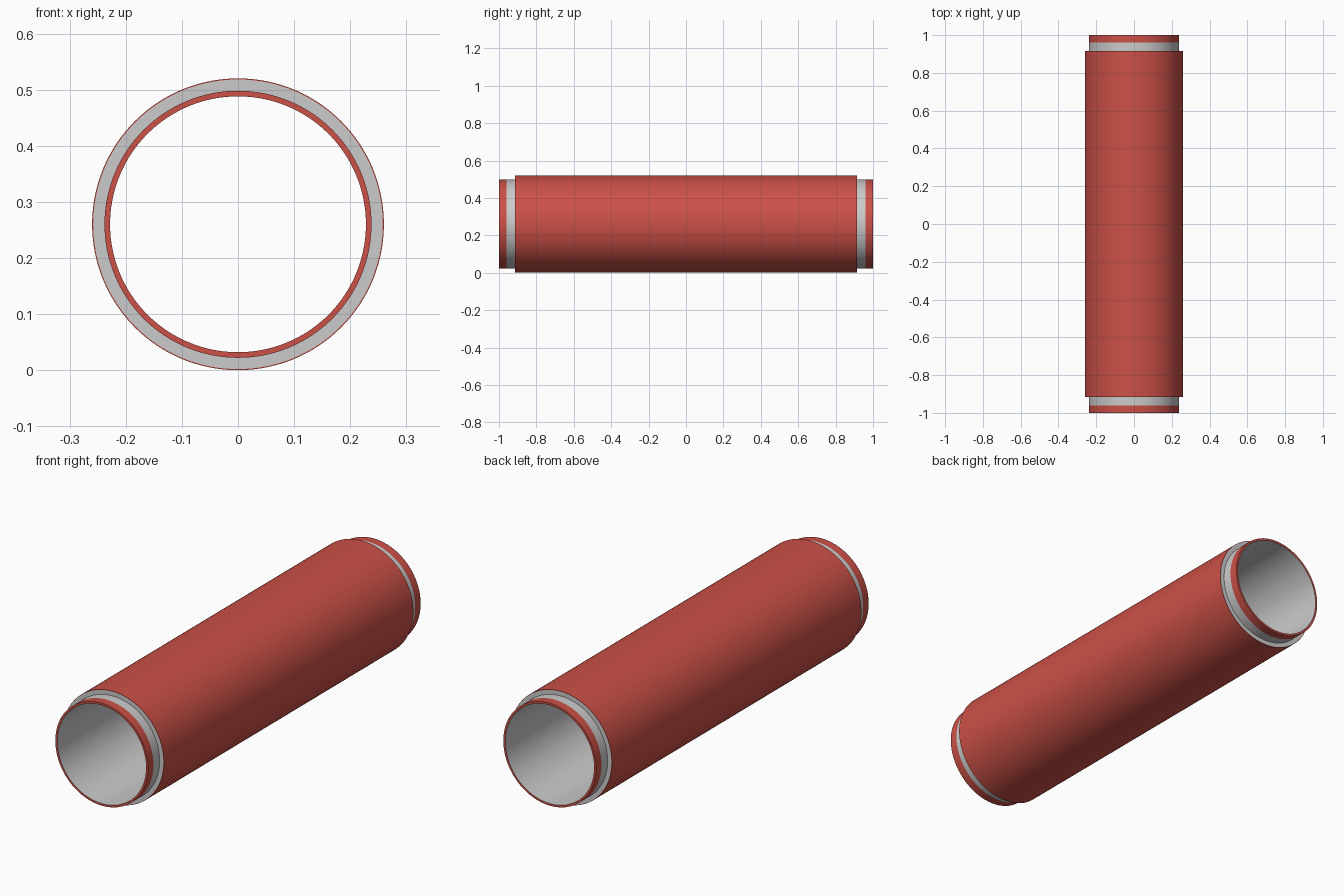
import bpy, bmesh, math

cube = bpy.data.objects.get("Cube")
if cube:
    bpy.data.objects.remove(cube, do_unlink=True)

SIDES = 128
AXIS_Z = 0.26


def material(name, rgb):
    m = bpy.data.materials.new(name)
    m.use_nodes = True
    m.diffuse_color = (*rgb, 1)
    m.node_tree.nodes["Principled BSDF"].inputs["Base Color"].default_value = (*rgb, 1)
    return m


red = material("red", (0.60, 0.082, 0.064))
grey = material("light grey", (0.60, 0.60, 0.60))


def lathe(name, profile, mats, rule=None):
    """Revolve a closed (radius, y) profile around the long axis."""
    bm = bmesh.new()
    rings = []
    for r, y in profile:
        rings.append([bm.verts.new((r * math.cos(a), y, r * math.sin(a)))
                      for a in (2 * math.pi * i / SIDES for i in range(SIDES))])
    for k, ring in enumerate(rings):
        nxt = rings[(k + 1) % len(rings)]
        for i in range(SIDES):
            j = (i + 1) % SIDES
            bm.faces.new((ring[i], ring[j], nxt[j], nxt[i]))
    bmesh.ops.recalc_face_normals(bm, faces=bm.faces[:])
    if rule:
        for f in bm.faces:
            f.material_index = rule(f)
    me = bpy.data.meshes.new(name)
    bm.to_mesh(me)
    bm.free()
    for m in mats:
        me.materials.append(m)
    ob = bpy.data.objects.new(name, me)
    ob.location.z = AXIS_Z
    bpy.context.collection.objects.link(ob)
    bpy.ops.object.select_all(action="DESELECT")
    ob.select_set(True)
    bpy.context.view_layer.objects.active = ob
    bpy.ops.object.shade_smooth_by_angle(angle=math.radians(30))
    return ob


def tube(name, r_in, r_out, half, mat):
    return lathe(name, [(r_in, -half), (r_out, -half), (r_out, half), (r_in, half)], [mat])


# Inner pipe: grey bore and wall, red bands and rims at both ends
R_IN, R_OUT = 0.228, 0.238


def band_rule(f):
    c = f.calc_center_median()
    bore = math.hypot(c.x, c.z) < R_IN + 0.002
    return 1 if abs(c.y) > 0.96 and not bore else 0


lathe("inner_pipe",
      [(R_IN, -1), (R_OUT, -1), (R_OUT, -0.96), (R_OUT, 0.96), (R_OUT, 1), (R_IN, 1)],
      [grey, red], band_rule)

# Insulation layer, seen as the grey ring at each end
tube("insulation", R_OUT, 0.258, 0.915, grey)

# Thin outer jacket
tube("outer_jacket", 0.258, 0.26, 0.915, red)
